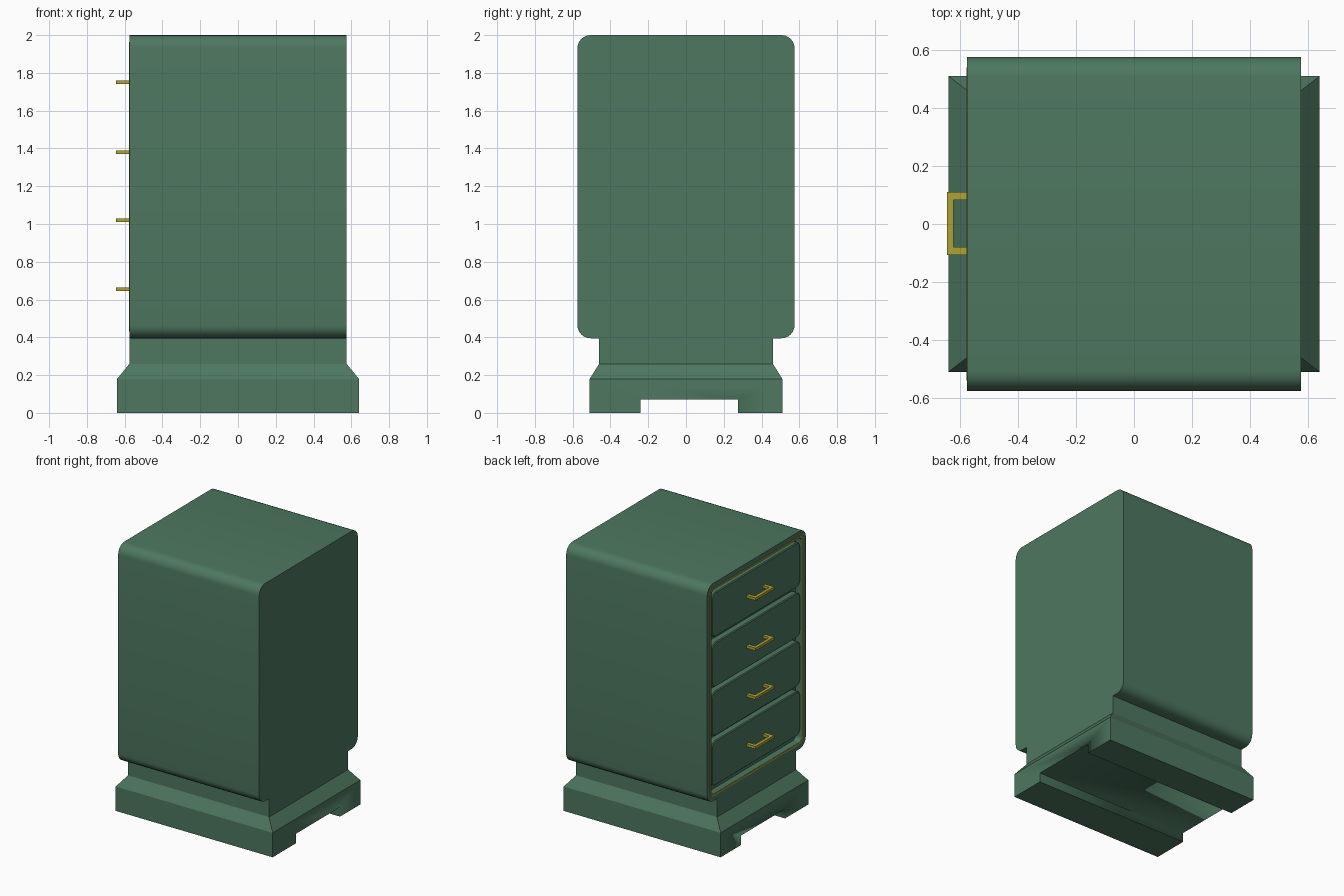
import bpy, bmesh, math

if "Cube" in bpy.data.objects:
    bpy.data.objects.remove(bpy.data.objects["Cube"])


def material(name, color):
    m = bpy.data.materials.new(name)
    m.diffuse_color = (*color, 1)
    m.use_nodes = True
    m.node_tree.nodes["Principled BSDF"].inputs["Base Color"].default_value = m.diffuse_color
    return m


GREEN = material("green_paint", (0.075, 0.185, 0.115))
BRASS = material("brass", (0.42, 0.36, 0.04))


def finish(bm, name, mat, angle=35):
    bmesh.ops.recalc_face_normals(bm, faces=bm.faces)
    me = bpy.data.meshes.new(name)
    bm.to_mesh(me)
    bm.free()
    ob = bpy.data.objects.new(name, me)
    bpy.context.collection.objects.link(ob)
    me.materials.append(mat)
    bpy.ops.object.select_all(action='DESELECT')
    ob.select_set(True)
    bpy.context.view_layer.objects.active = ob
    bpy.ops.object.shade_smooth_by_angle(angle=math.radians(angle))
    return ob


def outline(w, h, r, zc, n=6):
    """Rounded rectangle in the y-z plane."""
    pts = []
    for i, (sy, sz) in enumerate([(1, 1), (-1, 1), (-1, -1), (1, -1)]):
        for k in range(n + 1):
            a = math.pi / 2 * (i + k / n)
            pts.append((sy * (w / 2 - r) + r * math.cos(a),
                        zc + sz * (h / 2 - r) + r * math.sin(a)))
    return pts


def skin(bm, loops, close=False, caps=True):
    """Join equal-length loops of points with quads."""
    rings = [[bm.verts.new(p) for p in lp] for lp in loops]
    pairs = list(zip(rings, rings[1:])) + ([(rings[-1], rings[0])] if close else [])
    for a, b in pairs:
        for i in range(len(a)):
            j = (i + 1) % len(a)
            bm.faces.new((a[i], a[j], b[j], b[i]))
    if caps:
        return bm.faces.new(rings[0]), bm.faces.new(rings[-1])


def at_x(x, pts):
    return [(x, y, z) for y, z in pts]


# Cabinet body: rounded prism with a recess in the drawer side
ZC, H = 1.1975, 1.605
bm = bmesh.new()
body = [at_x(x, outline(1.15, H, 0.07, ZC)) for x in (0.575, -0.575)]
rim = outline(1.05, H - 0.1, 0.03, ZC)
skin(bm, body + [at_x(-0.575, rim), at_x(-0.525, rim)])
finish(bm, "cabinet_body", GREEN)

# Thin brass trim around the opening
bm = bmesh.new()
outer = outline(1.078, H - 0.072, 0.042, ZC)
inner = outline(1.054, H - 0.096, 0.03, ZC)
skin(bm, [at_x(-0.57, outer), at_x(-0.578, outer), at_x(-0.578, inner),
          at_x(-0.57, inner)], close=True, caps=False)
finish(bm, "opening_trim", BRASS)

# Drawers and their U-shaped handles
for i, z in enumerate((0.655, 1.02, 1.38, 1.75)):
    bm = bmesh.new()
    face = outline(1.03, 0.33, 0.045, z + 0.008)
    lip = outline(1.018, 0.318, 0.039, z + 0.008)
    skin(bm, [at_x(-0.52, face), at_x(-0.566, face), at_x(-0.572, lip)])
    finish(bm, f"drawer_{i + 1}", GREEN)

    bm = bmesh.new()
    u = [(-0.56, 0.11), (-0.645, 0.11), (-0.645, -0.107), (-0.56, -0.107),
         (-0.56, -0.08), (-0.622, -0.08), (-0.622, 0.083), (-0.56, 0.083)]
    skin(bm, [[(x, y, z + dz) for x, y in u] for dz in (-0.01, 0.01)])
    finish(bm, f"handle_{i + 1}", BRASS)

# Plinth: stepped block with a flared foot
bm = bmesh.new()
levels = [(0, 0.64, 0.51), (0.18, 0.64, 0.51), (0.26, 0.575, 0.46), (0.4, 0.575, 0.46)]
skin(bm, [[(x, y, z), (-x, y, z), (-x, -y, z), (x, -y, z)] for z, x, y in levels])
plinth = finish(bm, "plinth", GREEN, 30)

# Channel cut through the underside of the plinth
bm = bmesh.new()
skin(bm, [[(x, -0.24, -0.1), (x, 0.275, -0.1), (x, 0.275, 0.07), (x, -0.24, 0.07)]
          for x in (-0.8, 0.8)])
cutter = finish(bm, "channel_cutter", GREEN)
cutter.hide_render = True
cutter.hide_viewport = True
cut = plinth.modifiers.new("channel", 'BOOLEAN')
cut.operation = 'DIFFERENCE'
cut.solver = 'EXACT'
cut.object = cutter
bpy.context.view_layer.objects.active = plinth
bpy.ops.object.modifier_apply(modifier=cut.name)
bpy.data.objects.remove(cutter)
